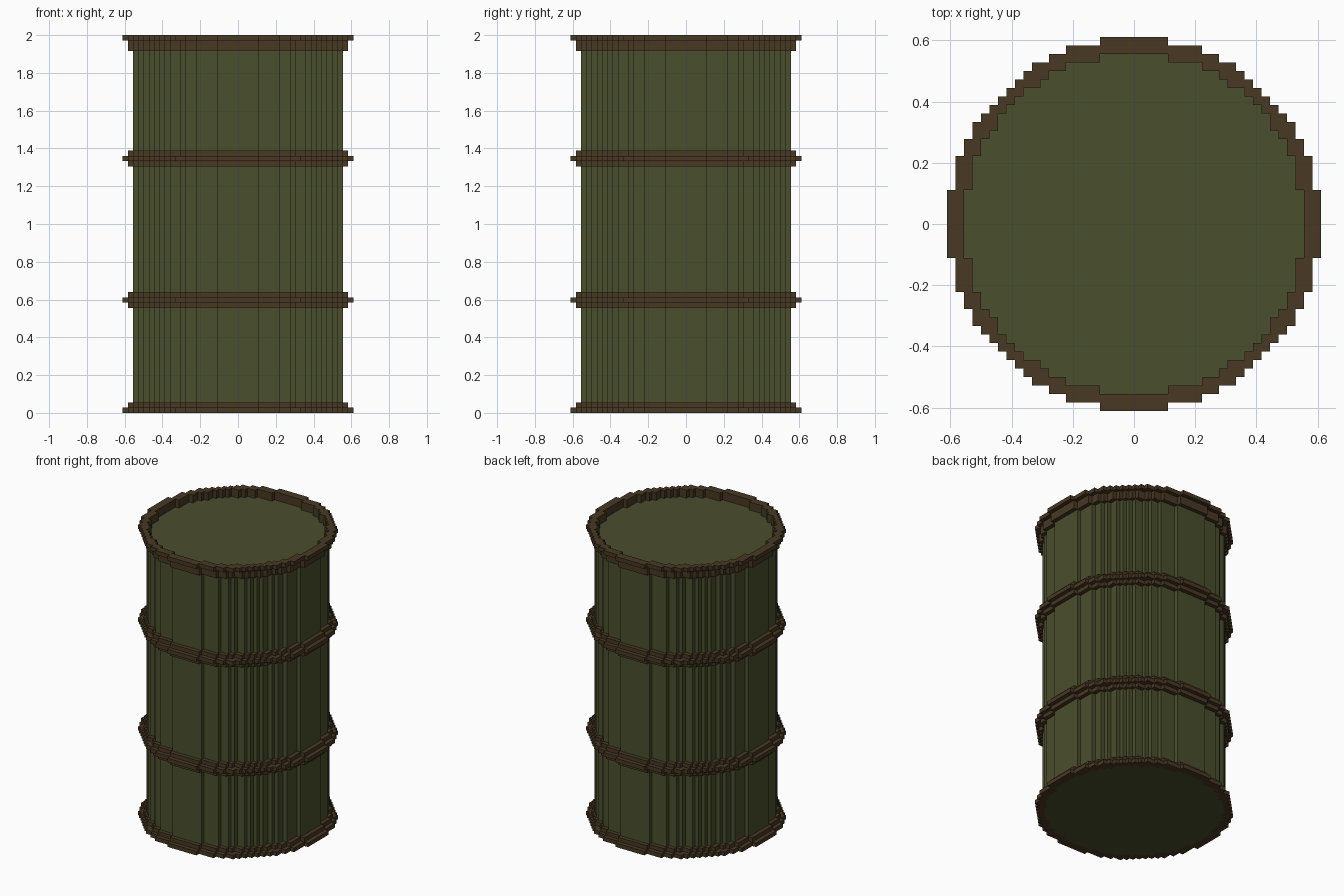
import bpy, bmesh

if "Cube" in bpy.data.objects:
    bpy.data.objects.remove(bpy.data.objects["Cube"])

V = 2.0 / 72                                   # size of one block
LIMIT = {20: 399.5, 21: 438.0, 22: 480.0}      # squared radius of each blocky circle


def half_widths(r):
    """Half width (in blocks) of every row of a blocky disc, from the middle out."""
    if r == 0:
        return []
    return [sum((i + .5) ** 2 + (j + .5) ** 2 < LIMIT[r] for i in range(r)) for j in range(r)]


def outline(r):
    """Corner points of the blocky circle, counter-clockwise."""
    w = half_widths(r) + [0]
    quarter = []
    for j in range(r):
        if w[j] != w[j + 1]:
            quarter.append((w[j], j + 1))
            if j + 1 < r:
                quarter.append((w[j + 1], j + 1))
    pts = []
    for _ in range(4):
        pts += quarter
        quarter = [(-y, x) for x, y in quarter]
    return pts


def face(bm, pts, flip):
    vs = [bm.verts.new((x * V, y * V, z * V)) for x, y, z in pts]
    bm.faces.new(vs[::-1] if flip else vs)


def wall(bm, r, z0, z1, inward=False):
    p = outline(r)
    for (ax, ay), (bx, by) in zip(p, p[1:] + p[:1]):
        face(bm, [(ax, ay, z0), (bx, by, z0), (bx, by, z1), (ax, ay, z1)], inward)


def plate(bm, r_in, r_out, z, up):
    """Flat blocky disc or ring."""
    outer, inner = half_widths(r_out), half_widths(r_in)
    inner += [0] * (len(outer) - len(inner))
    for j, (a, b) in enumerate(zip(inner, outer)):
        if b <= a:
            continue
        for y in (j, -j - 1):
            spans = [(-b, b)] if a == 0 else [(a, b), (-b, -a)]
            for x0, x1 in spans:
                face(bm, [(x0, y, z), (x1, y, z), (x1, y + 1, z), (x0, y + 1, z)], not up)


def finish(bm, name, mat):
    bmesh.ops.remove_doubles(bm, verts=bm.verts, dist=1e-5)
    me = bpy.data.meshes.new(name)
    bm.to_mesh(me)
    bm.free()
    me.materials.append(mat)
    bpy.context.collection.objects.link(bpy.data.objects.new(name, me))


def material(name, rgb):
    m = bpy.data.materials.new(name)
    m.diffuse_color = (*rgb, 1)
    m.use_nodes = True
    m.node_tree.nodes["Principled BSDF"].inputs["Base Color"].default_value = m.diffuse_color
    return m


green = material("olive_green", (.0685, .0762, .0252))
brown = material("rust_brown", (.0648, .0395, .0168))

# Barrel body: walls between the bands, sunken lid and base
bm = bmesh.new()
for z0, z1 in ((2, 20), (23, 47), (50, 69)):
    wall(bm, 20, z0, z1)
plate(bm, 0, 20, 70, True)
plate(bm, 0, 20, 0, False)
finish(bm, "barrel_body", green)

# Two middle bands
for name, z in (("lower_band", 20), ("upper_band", 47)):
    bm = bmesh.new()
    for k, r in enumerate((21, 22, 21)):
        wall(bm, r, z + k, z + k + 1)
    plate(bm, 20, 21, z, False)
    plate(bm, 21, 22, z + 1, False)
    plate(bm, 21, 22, z + 2, True)
    plate(bm, 20, 21, z + 3, True)
    finish(bm, name, brown)

# Bottom rim
bm = bmesh.new()
wall(bm, 22, 0, 1)
wall(bm, 21, 1, 2)
plate(bm, 20, 22, 0, False)
plate(bm, 21, 22, 1, True)
plate(bm, 20, 21, 2, True)
finish(bm, "bottom_rim", brown)

# Top rim, standing above the lid
bm = bmesh.new()
wall(bm, 21, 69, 71)
wall(bm, 22, 71, 72)
wall(bm, 20, 70, 72, inward=True)
plate(bm, 20, 21, 69, False)
plate(bm, 21, 22, 71, False)
plate(bm, 20, 22, 72, True)
finish(bm, "top_rim", brown)
